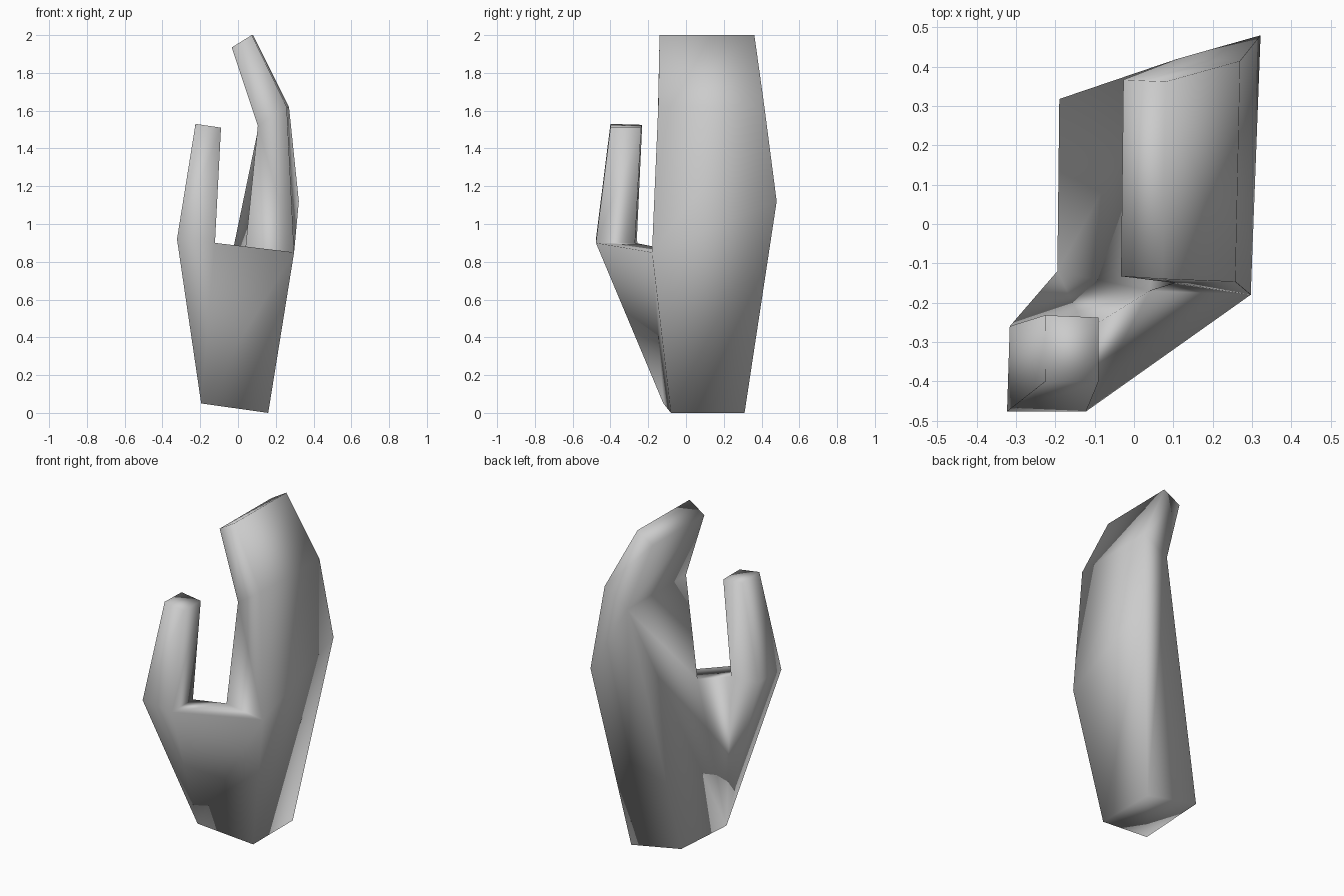
import bpy, bmesh

if "Cube" in bpy.data.objects:
    bpy.data.objects.remove(bpy.data.objects["Cube"])

bm = bmesh.new()


def ring(*points):
    return [bm.verts.new(p) for p in points]


def face(*verts):
    bm.faces.new(verts)


def bridge(a, b):
    for i in range(4):
        j = (i + 1) % 4
        face(a[i], a[j], b[j], b[i])


# wrist: palm front, back-of-hand front, back-of-hand rear, palm rear
w0, w1, w2, w3 = wrist = ring((-.195, -.12, .05), (.16, -.08, 0), (.16, .31, 0), (-.19, .318, .07))
# knuckles on the back of the hand, and web corner beside the palm
k1, k2, web = ring((.297, -.18, .85), (.322, .48, 1.12), (.04, -.17, .88))
# finger bend and finger tips
p0, q0, q3, p3 = bend = ring((.105, -.15, 1.52), (.258, -.147, 1.62), (.27, .415, 1.62), (.11, .42, 1.52))
tips = ring((-.033, -.133, 1.935), (.073, -.14, 2), (.08, .362, 2), (-.027, .367, 1.935))
# thumb base and thumb tip
a0, f, b, a1 = base = ring((-.323, -.477, .92), (-.122, -.477, .9), (-.122, -.27, .9), (-.316, -.26, .92))
thumb_tip = ring((-.225, -.4, 1.53), (-.09, -.4, 1.51), (-.09, -.238, 1.51), (-.226, -.232, 1.525))

# fingers and thumb
bridge(bend, tips)
bridge(base, thumb_tip)
for cap in (tips, thumb_tip, wrist):
    face(*cap)

# back of the hand
face(w1, w2, k2, k1)
face(k1, k2, q3, q0)
# little-finger side
face(w2, w3, p3, k2)
face(k2, p3, q3)
# index-finger side
face(k1, q0, p0, web)
# palm
face(w0, w3, p3)
face(w0, p3, web)
face(web, p3, p0)
# web and root of the thumb
face(f, k1, web, b)
face(b, web, w0)
face(a1, b, w0)
face(a0, a1, w0)
face(a0, w0, f)
face(w0, k1, f)
face(w0, w1, k1)

bmesh.ops.recalc_face_normals(bm, faces=bm.faces)
for poly in bm.faces:
    poly.smooth = True
mesh = bpy.data.meshes.new("hand")
bm.to_mesh(mesh)
bm.free()
bpy.context.collection.objects.link(bpy.data.objects.new("hand", mesh))
